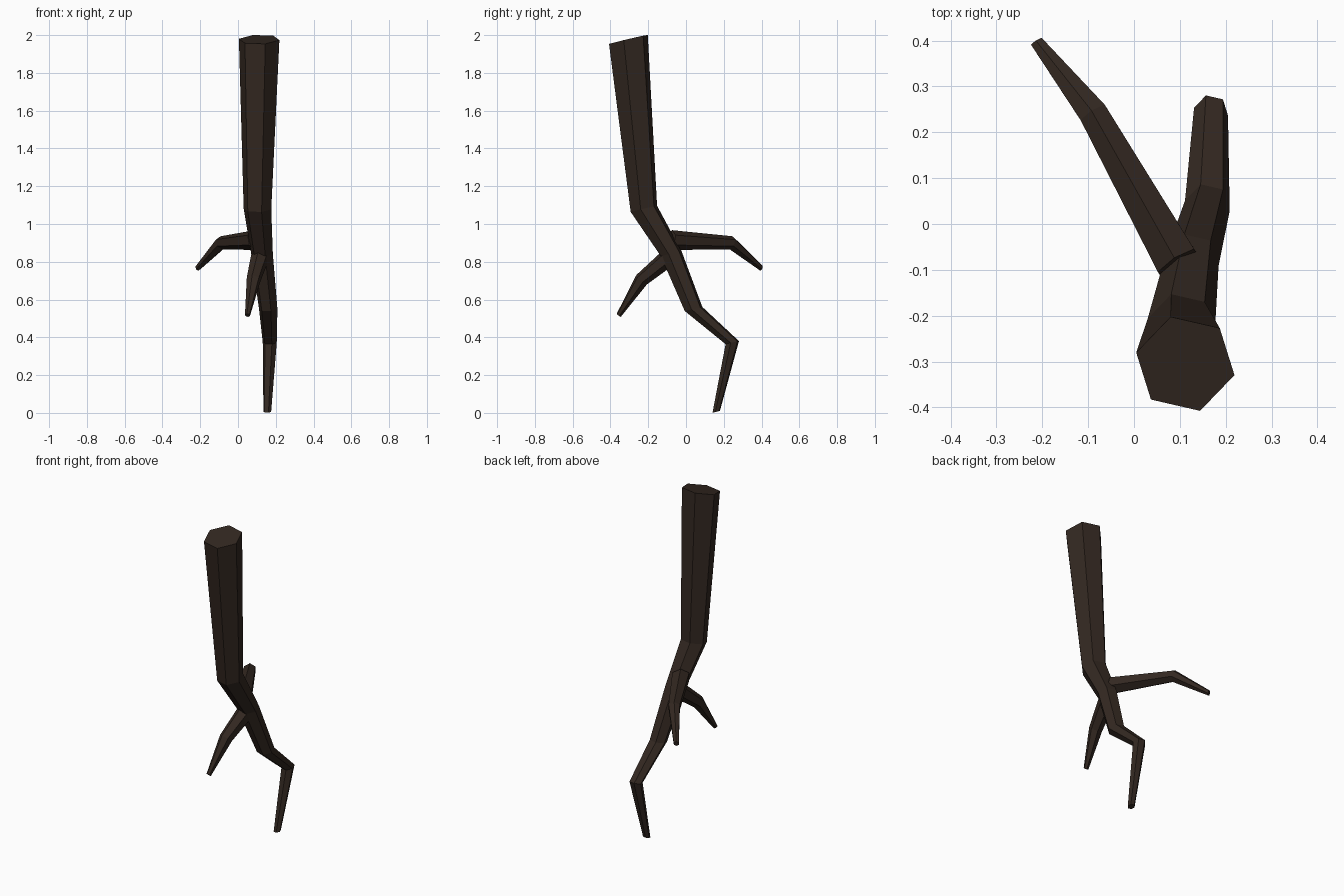
import bpy, bmesh, math
from mathutils import Vector

if "Cube" in bpy.data.objects:
    bpy.data.objects.remove(bpy.data.objects["Cube"])

bark = bpy.data.materials.new("bark")
bark.diffuse_color = (0.033, 0.021, 0.015, 1)
bark.use_nodes = True
bark.node_tree.nodes["Principled BSDF"].inputs["Base Color"].default_value = bark.diffuse_color


def limb(name, stations, ref, turn=0.0, sides=6):
    """Tapered limb: parallel polygon rings square to its overall direction."""
    pts = [Vector(s[:3]) for s in stations]
    axis = (pts[0] - pts[-1]).normalized()
    ref = Vector(ref)
    u = (ref - axis * ref.dot(axis)).normalized()
    v = axis.cross(u)
    bm = bmesh.new()
    rings = []
    for p, s in zip(pts, stations):
        ring = []
        for k in range(sides):
            a = math.radians(turn) + 2 * math.pi * k / sides
            ring.append(bm.verts.new(p + (u * math.cos(a) + v * math.sin(a)) * s[3]))
        rings.append(ring)
    for a, b in zip(rings, rings[1:]):
        for k in range(sides):
            n = (k + 1) % sides
            bm.faces.new((a[k], b[k], b[n], a[n]))
    bm.faces.new(rings[0])
    bm.faces.new(rings[-1][::-1])
    bmesh.ops.recalc_face_normals(bm, faces=bm.faces)
    me = bpy.data.meshes.new(name)
    bm.to_mesh(me)
    bm.free()
    me.materials.append(bark)
    ob = bpy.data.objects.new(name, me)
    bpy.context.collection.objects.link(ob)


# Main crooked stem, from the thick top down to the tip (x, y, z, radius)
limb("main_stem", [
    (0.112, -0.305, 1.977, 0.110),
    (0.103, -0.223, 1.080, 0.075),
    (0.127, -0.078, 0.842, 0.059),
    (0.160, 0.040, 0.550, 0.050),
    (0.168, 0.245, 0.372, 0.038),
    (0.155, 0.160, 0.006, 0.021),
], ref=(1, 0, 0), turn=-13)

# Long side branch reaching to the back left
limb("back_branch", [
    (0.095, -0.085, 0.915, 0.054),
    (-0.088, 0.240, 0.900, 0.036),
    (-0.212, 0.397, 0.768, 0.016),
], ref=(0, 0, 1))

# Short side branch drooping to the front
limb("front_branch", [
    (0.115, -0.095, 0.820, 0.049),
    (0.082, -0.235, 0.705, 0.038),
    (0.050, -0.356, 0.517, 0.014),
], ref=(0, 0, 1))
